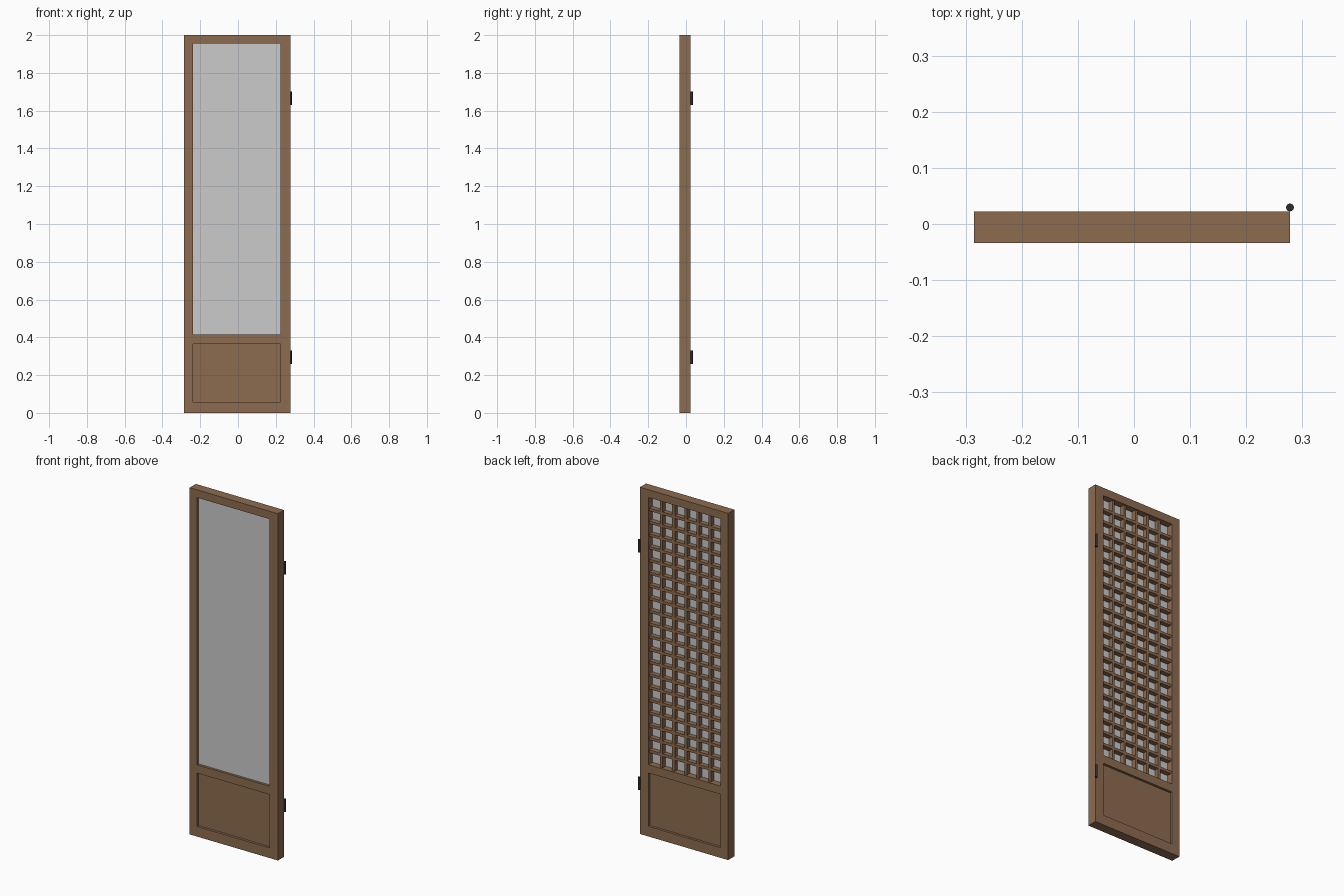
import bpy, bmesh
from mathutils import Matrix, Vector

if "Cube" in bpy.data.objects:
    bpy.data.objects.remove(bpy.data.objects["Cube"])


def material(name, rgb):
    m = bpy.data.materials.new(name)
    m.diffuse_color = (*rgb, 1)
    m.use_nodes = True
    m.node_tree.nodes["Principled BSDF"].inputs["Base Color"].default_value = m.diffuse_color
    return m


WOOD = material("brown wood", (0.27, 0.15, 0.08))
PAPER = material("grey pane", (0.6, 0.6, 0.6))
METAL = material("dark metal", (0.025, 0.025, 0.028))


def finish(bm, name, mat):
    me = bpy.data.meshes.new(name)
    bm.to_mesh(me)
    bm.free()
    me.materials.append(mat)
    ob = bpy.data.objects.new(name, me)
    bpy.context.collection.objects.link(ob)
    return ob


def box(name, x, y, z, mat):
    """Box from (min, max) pairs."""
    bm = bmesh.new()
    size = Vector((x[1] - x[0], y[1] - y[0], z[1] - z[0]))
    mid = Vector((x[0] + x[1], y[0] + y[1], z[0] + z[1])) / 2
    bmesh.ops.create_cube(bm, size=1, matrix=Matrix.Translation(mid) @ Matrix.Diagonal((*size, 1)))
    return finish(bm, name, mat)


# Outer limits, opening limits and depth of the door
X0, X1, L, R = -0.285, 0.278, -0.237, 0.225
Y = (-0.0335, 0.0225)
BOTTOM, TOP = 0.414, 1.955

# Frame: stiles and rails
box("left_stile", (X0, L), Y, (0, 2), WOOD)
box("right_stile", (R, X1), Y, (0, 2), WOOD)
box("top_rail", (L, R), Y, (TOP, 2), WOOD)
box("middle_rail", (L, R), Y, (0.366, BOTTOM), WOOD)
box("bottom_rail", (L, R), Y, (0, 0.058), WOOD)

# Recessed lower panel and the pane
box("lower_panel", (L, R), (-0.0195, 0.0085), (0.058, 0.366), WOOD)
box("pane", (L, R), (-0.0195, -0.0145), (BOTTOM, TOP), PAPER)

# Lattice bars behind the pane
COLS, ROWS, HALF = 6, 21, 0.008
LY = (-0.0145, 0.0125)
for i in range(1, COLS):
    x = L + (R - L) * i / COLS
    box("lattice_upright", (x - HALF, x + HALF), LY, (BOTTOM, TOP), WOOD)
for i in range(1, ROWS):
    z = BOTTOM + (TOP - BOTTOM) * i / ROWS
    box("lattice_crossbar", (L, R), LY, (z - HALF, z + HALF), WOOD)

# Hinge barrels on the back right edge
for z in (0.295, 1.665):
    bm = bmesh.new()
    bmesh.ops.create_cone(bm, cap_ends=True, segments=16, radius1=0.007, radius2=0.007,
                          depth=0.072, matrix=Matrix.Translation((X1, 0.0295, z)))
    hinge = finish(bm, "hinge", METAL)
    bpy.context.view_layer.objects.active = hinge
    hinge.select_set(True)
    bpy.ops.object.shade_smooth_by_angle()
    hinge.select_set(False)
